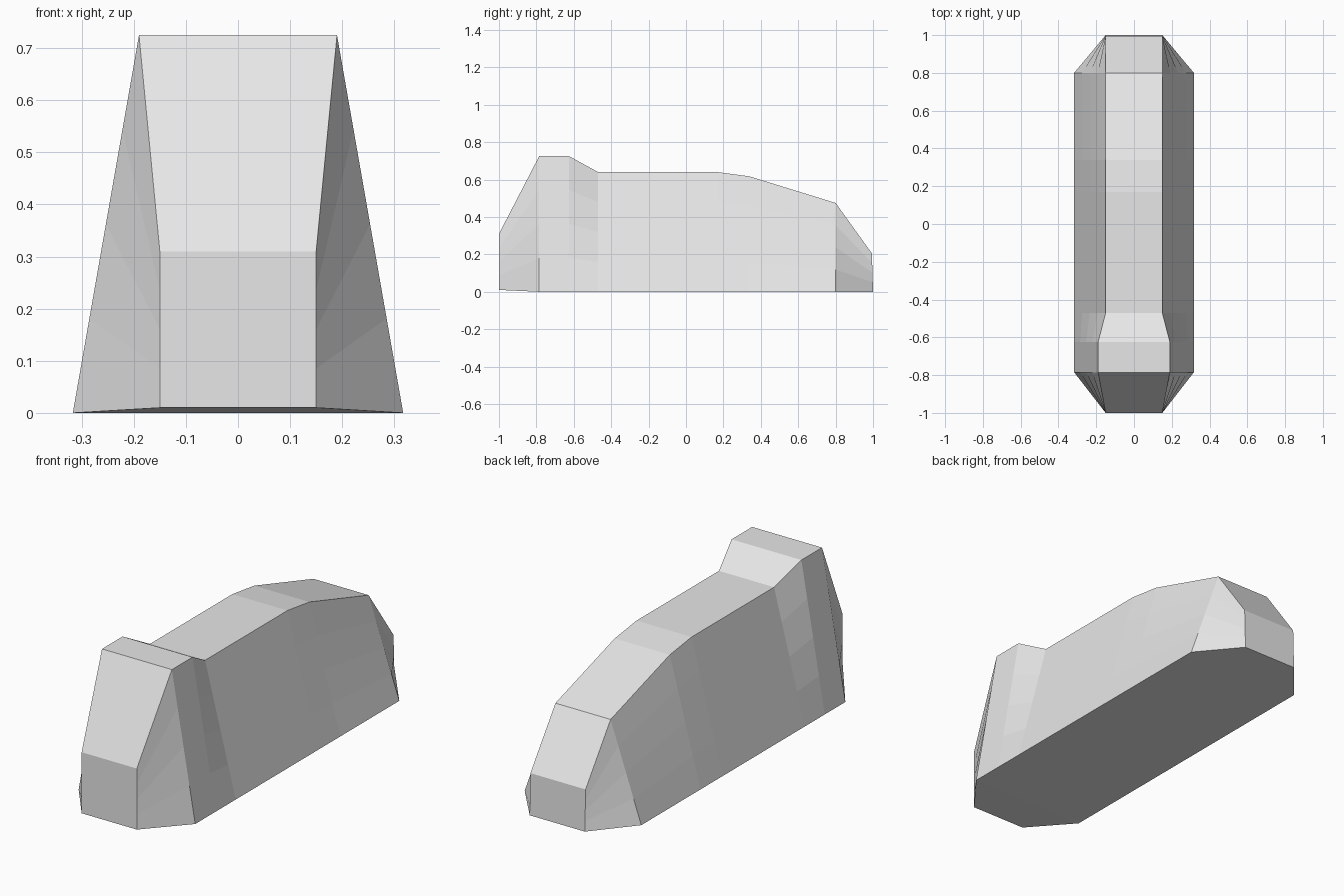
import bpy
import bmesh

if "Cube" in bpy.data.objects:
    bpy.data.objects.remove(bpy.data.objects["Cube"])

# Cross-sections: y, bottom half width, bottom z, top half width, top z (top y offset last)
SECTIONS = [
    (-1.00, 0.15, 0.01, 0.15, 0.31, 0.0),     # nose
    (-0.785, 0.317, 0.0, 0.19, 0.725, 0.0),   # front of raised block
    (-0.625, 0.317, 0.0, 0.19, 0.725, 0.0),   # back of raised block
    (-0.47, 0.317, 0.0, 0.15, 0.64, 0.0),     # start of flat top
    (0.17, 0.317, 0.0, 0.15, 0.64, 0.0),      # end of flat top
    (0.34, 0.317, 0.0, 0.15, 0.617, 0.0),     # start of slope
    (0.80, 0.317, 0.0, 0.15, 0.475, 0.0),     # end of slope
    (1.00, 0.15, 0.0, 0.15, 0.205, -0.006),   # tail
]
ROWS = 4  # facet rows on each side wall

grey = bpy.data.materials.new("light_grey")
grey.diffuse_color = (0.8, 0.8, 0.8, 1.0)
grey.use_nodes = True
grey.node_tree.nodes["Principled BSDF"].inputs["Base Color"].default_value = grey.diffuse_color

bm = bmesh.new()


def wall_points(section, side):
    """Points up one side wall, from the bottom edge to the top edge."""
    y, wb, zb, wt, zt, dy = section
    points = []
    for i in range(ROWS + 1):
        t = i / ROWS
        points.append(bm.verts.new((side * (wb + (wt - wb) * t),
                                    y + dy * t, zb + (zt - zb) * t)))
    return points


# Each ring runs up the right wall, then down the left wall
rings = [wall_points(s, 1) + wall_points(s, -1)[::-1] for s in SECTIONS]

# Skin between neighbouring sections: walls, top and underside
for a, b in zip(rings, rings[1:]):
    n = len(a)
    for i in range(n):
        j = (i + 1) % n
        bm.faces.new((a[i], b[i], b[j], a[j]))

# Flat nose and tail
bm.faces.new(rings[0])
bm.faces.new(rings[-1])
bmesh.ops.recalc_face_normals(bm, faces=bm.faces[:])

mesh = bpy.data.meshes.new("hull")
bm.to_mesh(mesh)
bm.free()
mesh.materials.append(grey)
hull = bpy.data.objects.new("hull", mesh)
bpy.context.collection.objects.link(hull)
